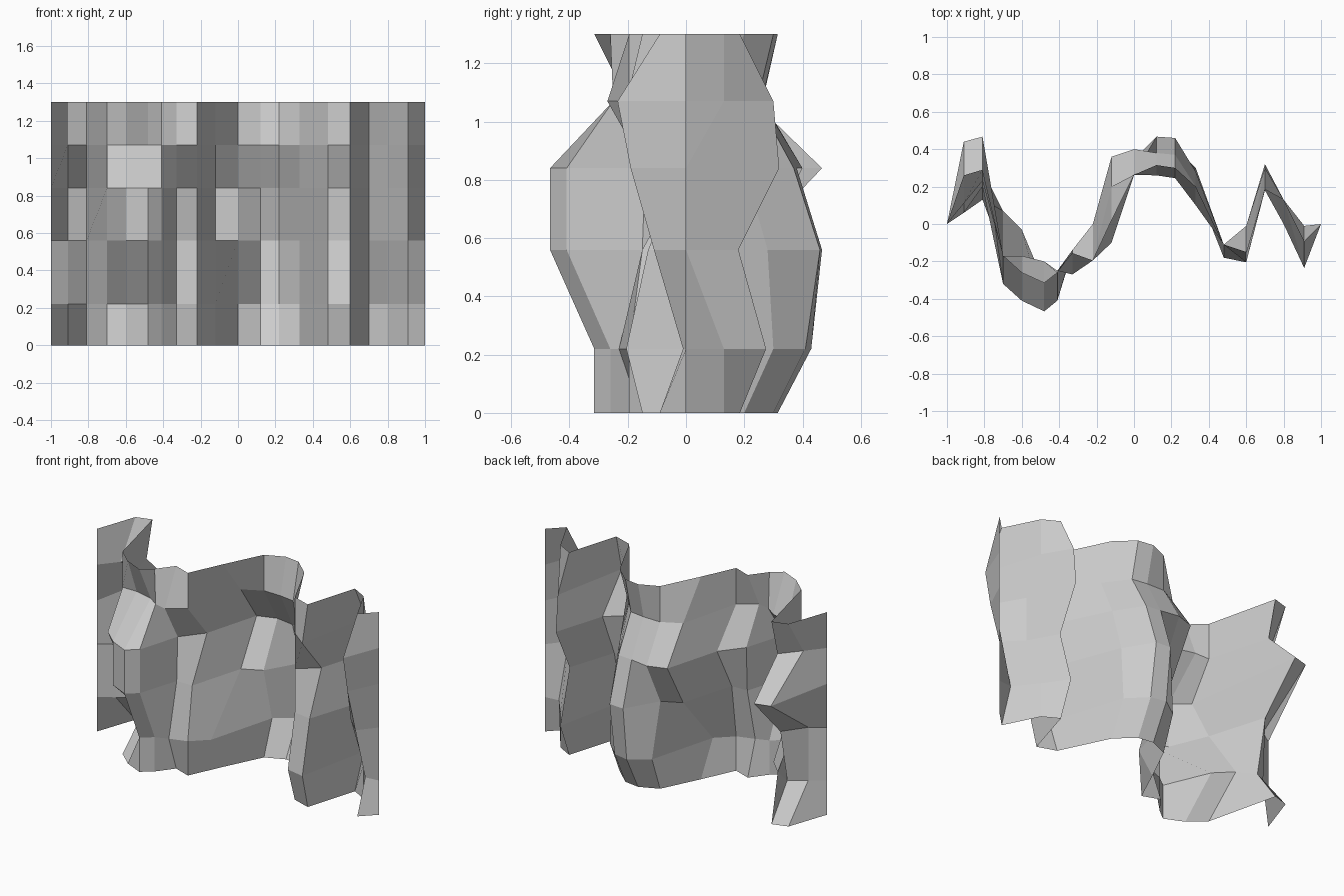
import bpy

# Column positions of the folds and heights of the rows
xs = [-1, -.91, -.81, -.7, -.6, -.48, -.41, -.33, -.22, -.12,
      0, .12, .22, .33, .48, .6, .7, .8, .91, 1]
zs = [0, .22, .56, .84, 1.07, 1.3]

# Fold depth of each row; hem and top rail share one profile
edge = [0, .26, .29, -.17, -.26, -.315, -.26, -.155, -.195, .02,
        .263, .315, .30, .2, -.11, -.15, .185, .13, -.09, 0]
low = [0, .06, .13, .07, -.03, -.315, -.26, -.23, -.195, -.1,
       .345, .43, .41, .3, -.18, -.205, .275, .13, -.01, 0]
mid = [0, .06, .2, -.17, -.41, -.467, -.41, -.15, -.15, .2,
       .26, .467, .46, .28, -.11, -.13, .18, 0, -.11, 0]
high = [0, .44, .467, -.32, -.41, -.467, -.41, -.14, 0, .36,
        .4, .38, .37, .2, -.11, -.01, .32, 0, -.19, 0]
top = [0, .11, .23, -.17, -.17, -.2, -.25, -.27, -.195, .2,
       .263, .26, .245, .1, -.11, -.205, .3, .13, -.235, 0]
rows = [edge, low, mid, high, top, edge]

# Folded curtain sheet, single layer of flat faces
n = len(xs)
verts = [(x, y, z) for z, row in zip(zs, rows) for x, y in zip(xs, row)]
faces = [(j * n + i, j * n + i + 1, (j + 1) * n + i + 1, (j + 1) * n + i)
         for j in range(len(zs) - 1) for i in range(n - 1)]
mesh = bpy.data.meshes.new("folded_curtain")
mesh.from_pydata(verts, [], faces)
mesh.update()
curtain = bpy.data.objects.new("folded_curtain", mesh)
bpy.context.collection.objects.link(curtain)
